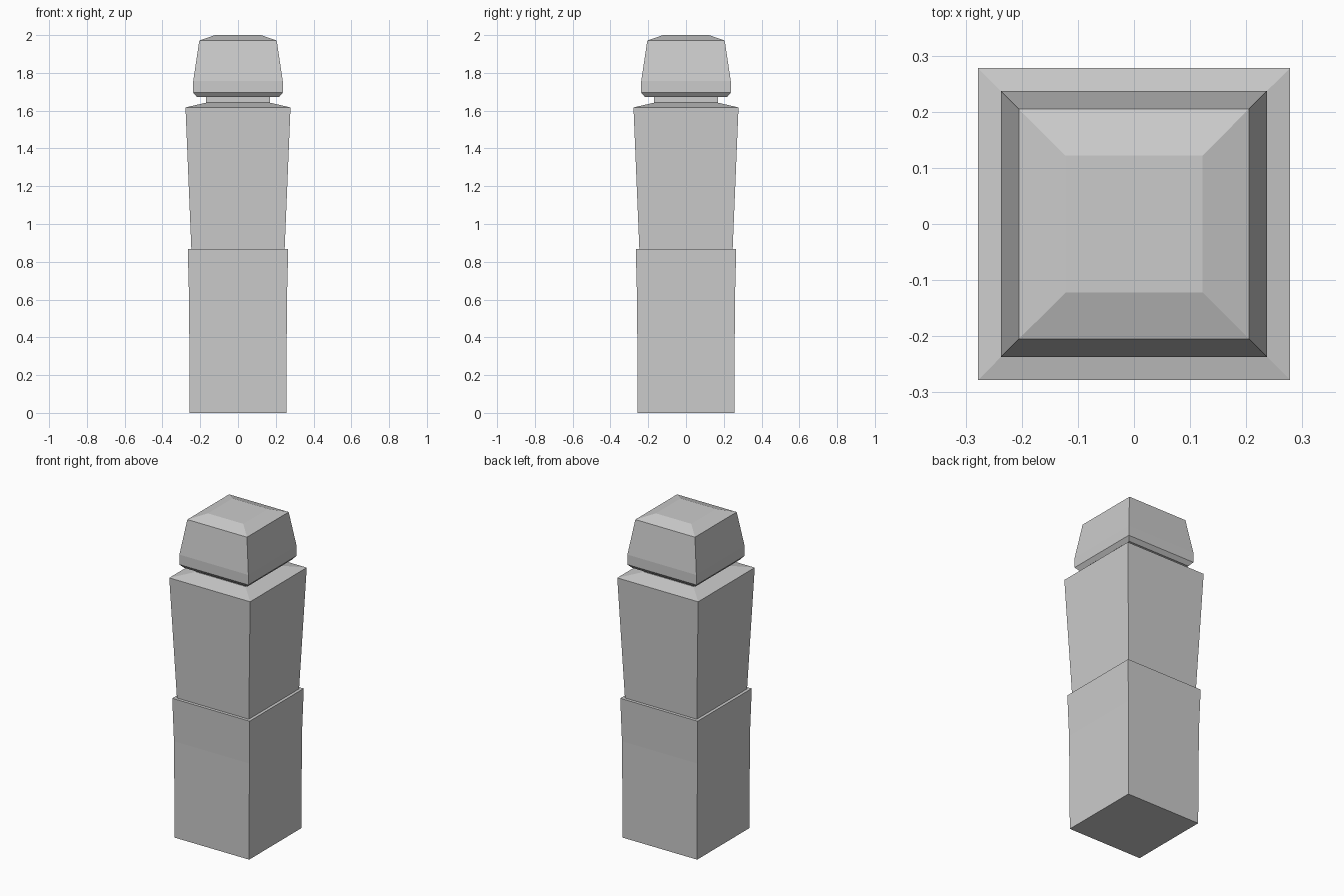
import bpy, bmesh

if "Cube" in bpy.data.objects:
    bpy.data.objects.remove(bpy.data.objects["Cube"])


def square_loft(name, profile):
    """Stack square rings given as (half width, height) and cap both ends."""
    bm = bmesh.new()
    rings = [[bm.verts.new((sx * w, sy * w, z))
              for sx, sy in ((-1, -1), (1, -1), (1, 1), (-1, 1))]
             for w, z in profile]
    for low, high in zip(rings, rings[1:]):
        for i in range(4):
            j = (i + 1) % 4
            bm.faces.new((low[i], low[j], high[j], high[i]))
    bm.faces.new(rings[0][::-1])
    bm.faces.new(rings[-1])
    bmesh.ops.recalc_face_normals(bm, faces=bm.faces)
    mesh = bpy.data.meshes.new(name)
    bm.to_mesh(mesh)
    bm.free()
    obj = bpy.data.objects.new(name, mesh)
    bpy.context.collection.objects.link(obj)
    return obj


# Post: base block, ledge, flared shaft, sloped shoulder and narrow neck
square_loft("post_body", [
    (0.256, 0.0), (0.259, 0.6), (0.266, 0.867),
    (0.247, 0.867), (0.278, 1.617),
    (0.17, 1.642), (0.17, 1.675),
])

# Cap: chamfered underside, tapered sides and shallow bevelled top
square_loft("post_cap", [
    (0.17, 1.672), (0.217, 1.672), (0.237, 1.695), (0.237, 1.757),
    (0.205, 1.971), (0.122, 2.0),
])
